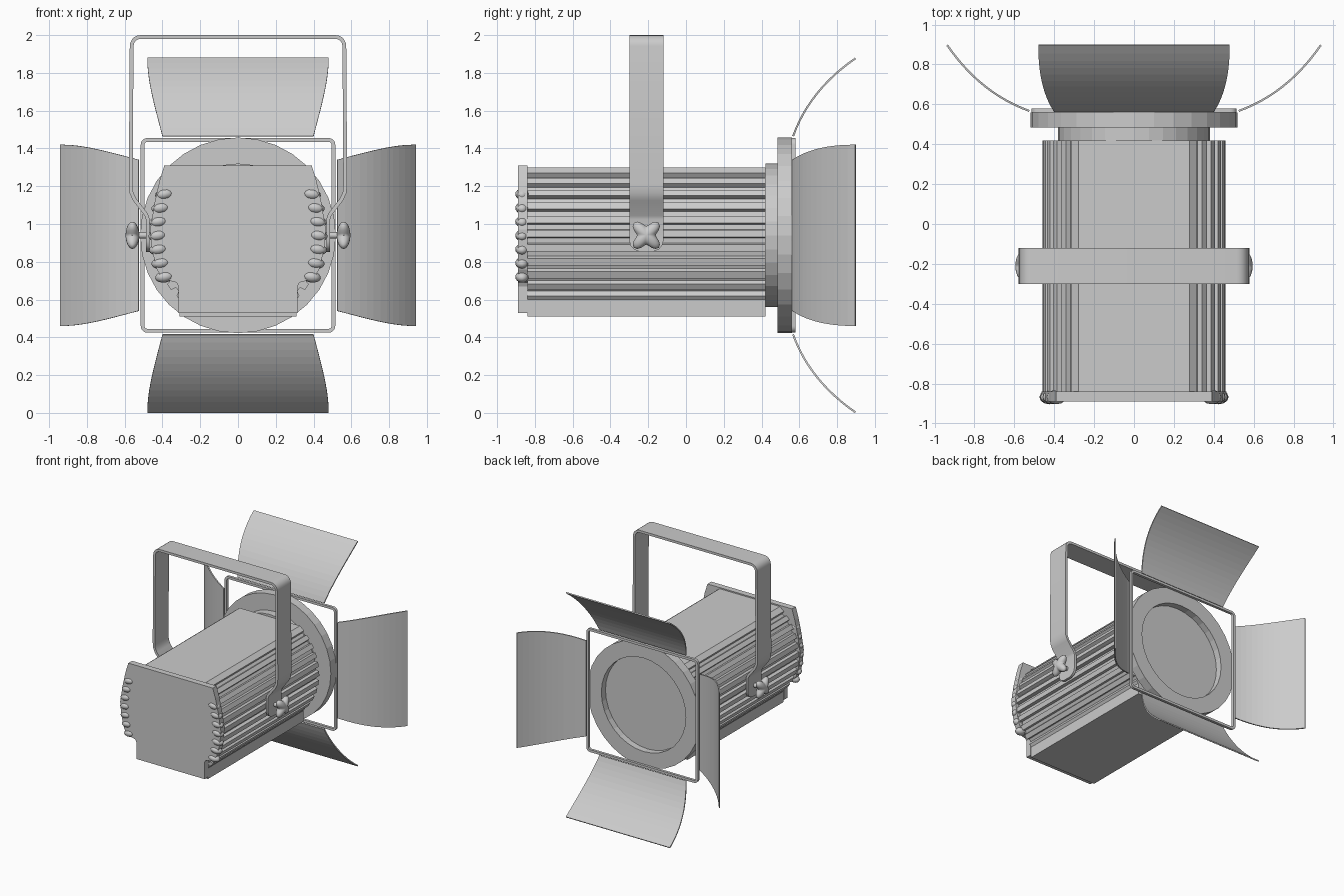
import bpy, bmesh, math
from mathutils import Vector, Matrix

if "Cube" in bpy.data.objects:
    bpy.data.objects.remove(bpy.data.objects["Cube"])

ZC = 0.94  # height of the lamp axis
grey = bpy.data.materials.new("light_grey")
grey.diffuse_color = (0.6, 0.6, 0.6, 1)
grey.use_nodes = True
grey.node_tree.nodes["Principled BSDF"].inputs["Base Color"].default_value = grey.diffuse_color


def finish(bm, name, smooth=None):
    bmesh.ops.recalc_face_normals(bm, faces=bm.faces)
    me = bpy.data.meshes.new(name)
    bm.to_mesh(me)
    bm.free()
    me.materials.append(grey)
    if smooth:
        me.shade_smooth()
        me.set_sharp_from_angle(angle=math.radians(smooth))
    ob = bpy.data.objects.new(name, me)
    bpy.context.collection.objects.link(ob)
    return ob


def prism(name, right_half, y0, y1):
    """Extrude an x-z outline, given as its right half from top to bottom."""
    pts = right_half + [(-x, z) for x, z in reversed(right_half)]
    bm = bmesh.new()
    f = bm.faces.new([bm.verts.new((x, y0, z)) for x, z in pts])
    ext = bmesh.ops.extrude_face_region(bm, geom=[f])["geom"]
    bmesh.ops.translate(bm, vec=(0, y1 - y0, 0),
                        verts=[v for v in ext if isinstance(v, bmesh.types.BMVert)])
    return finish(bm, name)


def lathe(name, profile):
    """Revolve (radius, y) points around the lamp axis."""
    bm = bmesh.new()
    vs = [bm.verts.new((r, y, ZC)) for r, y in profile]
    es = [bm.edges.new(p) for p in zip(vs, vs[1:])]
    bmesh.ops.spin(bm, geom=vs + es, cent=(0, 0, ZC), axis=(0, 1, 0),
                   angle=2 * math.pi, steps=32)
    bmesh.ops.remove_doubles(bm, verts=bm.verts, dist=1e-4)
    return finish(bm, name)


def strip(name, path, thick, place, closed=False, smooth=None):
    """Bent sheet: path of (u, v, half width), mapped to space by place(u, v, w)."""
    n = len(path)
    bm = bmesh.new()
    rings = []
    for i, (u, v, h) in enumerate(path):
        p = Vector((u, v))
        a = path[(i - 1) % n] if closed or i else path[0]
        b = path[(i + 1) % n] if closed or i < n - 1 else path[-1]
        d = Vector((b[0] - a[0], b[1] - a[1])).normalized()
        off = Vector((-d.y, d.x)) * thick / 2
        q, r = p + off, p - off
        rings.append([bm.verts.new(place(*c)) for c in
                      ((q.x, q.y, -h), (q.x, q.y, h), (r.x, r.y, h), (r.x, r.y, -h))])
    for i in range(n if closed else n - 1):
        a, b = rings[i], rings[(i + 1) % n]
        for k in range(4):
            m = (k + 1) % 4
            bm.faces.new((a[k], a[m], b[m], b[k]))
    if not closed:
        bm.faces.new(rings[0])
        bm.faces.new(rings[-1])
    return finish(bm, name, smooth)


def arc(cx, cz, r, start, h, steps=5):
    return [(cx + r * math.cos(a), cz + r * math.sin(a), h) for a in
            (math.radians(start + 90 * i / steps) for i in range(steps + 1))]


# Finned body: flat top, ribbed round sides, square base
outline = [(0.278, 1.30)]
teeth = 10
for i in range(teeth):
    for frac, r in ((0.0, 0.455), (0.5, 0.458), (0.58, 0.43), (0.92, 0.43)):
        a = math.radians(51 - 95 * (i + frac) / teeth)
        outline.append((r * math.cos(a), ZC + r * math.sin(a)))
outline += [(0.325, 0.62), (0.31, 0.60), (0.31, 0.51)]
prism("finned_body", outline, -0.84, 0.42)

# Rear cover plate with grip bumps down both sides
prism("rear_cover", [(0.39, 1.31), (0.415, 1.23), (0.44, 1.12), (0.465, 0.97),
                     (0.455, 0.86), (0.43, 0.76), (0.40, 0.71), (0.325, 0.69),
                     (0.315, 0.67), (0.315, 0.53)], -0.89, -0.84)
bm = bmesh.new()
for side in (-1, 1):
    for i in range(7):
        z = 0.72 + 0.073 * i
        x = 0.425 - 0.75 * (z - 0.94) ** 2
        m = (Matrix.Translation((side * x, -0.868, z))
             @ Matrix.Rotation(side * 0.15, 4, 'Y') @ Matrix.Diagonal((0.05, 0.036, 0.03, 1)))
        bmesh.ops.create_uvsphere(bm, u_segments=12, v_segments=8, radius=1, matrix=m)
finish(bm, "rear_grip_bumps", 40)

# Front collar, flange ring and recessed lens
lathe("front_collar", [(0, 0.42), (0.38, 0.42), (0.38, 0.49), (0, 0.49)])
lathe("front_flange", [(0.39, 0.485), (0.39, 0.56), (0.518, 0.56), (0.518, 0.485), (0.37, 0.485)])
lathe("lens", [(0, 0.505), (0.392, 0.505), (0.392, 0.487), (0, 0.487)])

# Square frame that carries the barn doors
s, c = 0.505, 0.48
frame = []
for sx, sz, start in ((1, 1, 0), (-1, 1, 90), (-1, -1, 180), (1, -1, 270)):
    frame += arc(sx * c, ZC + sz * c, s - c, start, 0.011)
strip("door_frame", frame, 0.02, lambda u, v, w: (u, 0.569 + w, v), True, 30)

# Four curved barn doors, one per side of the frame
door = []
for i in range(13):
    t = i / 12
    b = [(1 - t) ** 2, 2 * t * (1 - t), t * t]
    door.append((b[0] * 0.525 + b[1] * 0.77 + b[2] * 0.937,
                 b[0] * 0.567 + b[1] * 0.655 + b[2] * 0.897,
                 0.40 + 0.08 * math.sin(t * math.pi / 2)))
for name, k in (("top", 0), ("right", 1), ("bottom", 2), ("left", 3)):
    turn = Matrix.Translation((0, 0, ZC)) @ Matrix.Rotation(k * math.pi / 2, 4, 'Y')
    strip(name + "_barn_door", door, 0.01, lambda u, v, w: turn @ Vector((w, v, u)))

# Hanging yoke: wide strap bent inward at its rounded ends
leg = [(0.478, 0.853, 0.035), (0.478, 0.865, 0.065), (0.478, 0.885, 0.083),
       (0.478, 0.91, 0.09), (0.478, 1.025, 0.09), (0.486, 1.05, 0.09),
       (0.548, 1.13, 0.09), (0.564, 1.165, 0.09), (0.568, 1.21, 0.09)]
corner = arc(0.515, 1.942, 0.048, 0, 0.09)
half = leg + corner
yoke = half + [(-x, z, h) for x, z, h in reversed(half)]
strip("yoke", yoke, 0.02, lambda u, v, w: (u, -0.21 + w, v), False, 35)

# Star-shaped clamp knobs on short shafts
for side, name in ((-1, "left"), (1, "right")):
    bm = bmesh.new()
    bmesh.ops.create_uvsphere(bm, u_segments=32, v_segments=12, radius=1)
    for v in bm.verts:
        a = math.atan2(v.co.y, v.co.x)
        r = 0.071 - 0.022 * math.cos(4 * a)
        v.co = (side * (0.559 + 0.036 * v.co.z), -0.21 + r * v.co.x, ZC + r * v.co.y)
    finish(bm, name + "_knob", 50)
    bm = bmesh.new()
    bmesh.ops.create_cone(bm, cap_ends=True, segments=16, radius1=0.017, radius2=0.017, depth=0.11,
                          matrix=Matrix.Translation((side * 0.485, -0.21, ZC))
                          @ Matrix.Rotation(math.pi / 2, 4, 'Y'))
    finish(bm, name + "_knob_shaft", 40)
